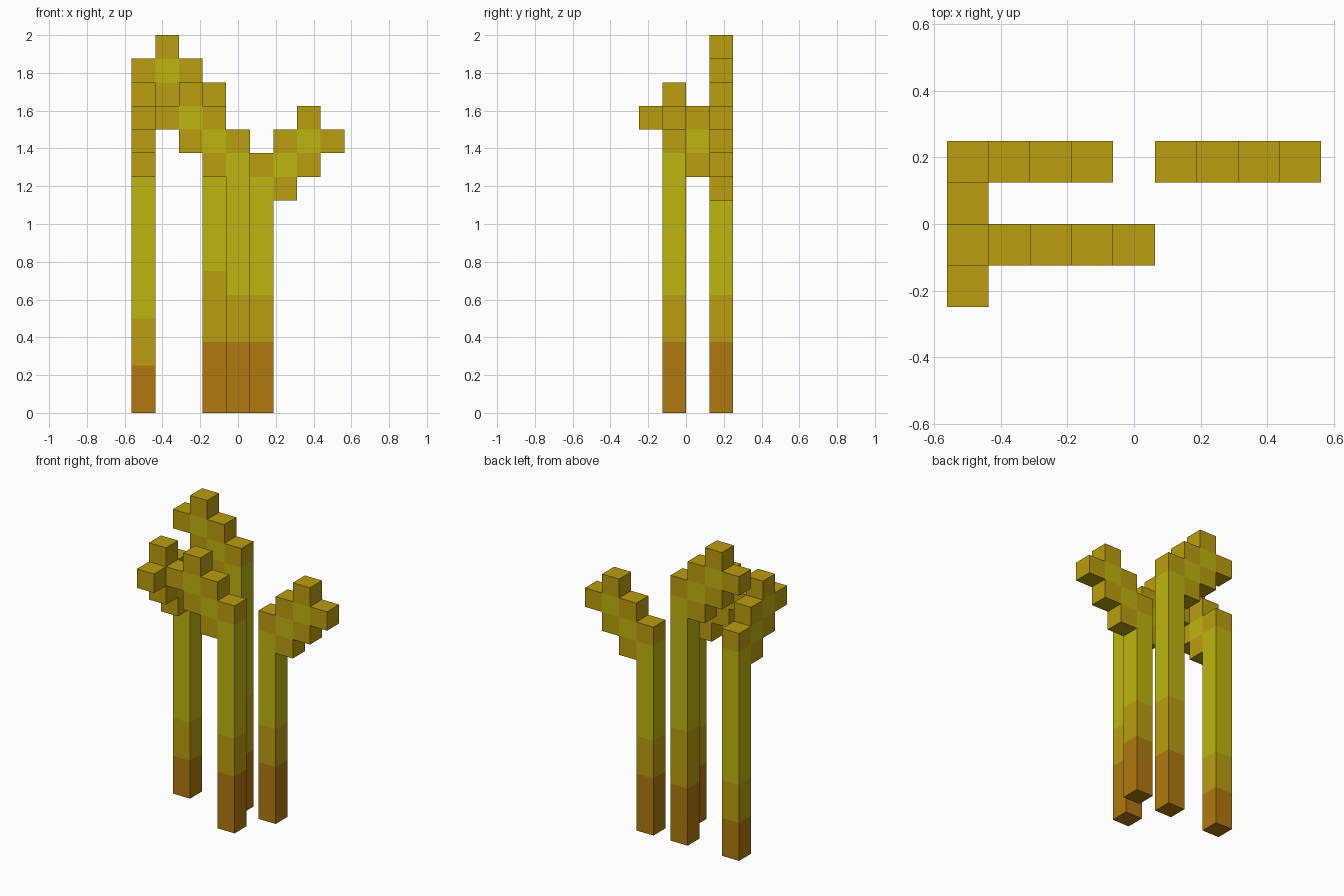
import bpy
import bmesh
from mathutils import Vector

cube = bpy.data.objects.get("Cube")
if cube:
    bpy.data.objects.remove(cube, do_unlink=True)

U = 0.125  # edge length of one block


def linear(c):
    c /= 255
    return c / 12.92 if c <= 0.04045 else ((c + 0.055) / 1.055) ** 2.4


def material(name, rgb):
    m = bpy.data.materials.new(name)
    col = tuple(linear(c) for c in rgb) + (1.0,)
    m.use_nodes = True
    m.diffuse_color = col
    bsdf = next(n for n in m.node_tree.nodes if n.type == 'BSDF_PRINCIPLED')
    bsdf.inputs["Base Color"].default_value = col
    bsdf.inputs["Roughness"].default_value = 0.9
    return m


MATS = [material("brown_orange", (176, 121, 14)),
        material("dark_gold", (187, 157, 14)),
        material("yellow_green", (190, 181, 14))]
BROWN, GOLD, GREEN = range(3)


def finish(bm, name):
    bmesh.ops.remove_doubles(bm, verts=bm.verts, dist=1e-5)
    bmesh.ops.recalc_face_normals(bm, faces=bm.faces)
    me = bpy.data.meshes.new(name)
    bm.to_mesh(me)
    bm.free()
    for m in MATS:
        me.materials.append(m)
    ob = bpy.data.objects.new(name, me)
    bpy.context.collection.objects.link(ob)
    return ob


def corner(i, j, k):
    """Grid corner to world position."""
    return Vector(((i - 4.5) * U, (j - 2) * U, k * U))


def stalk(name, i, j, levels):
    """Square column with a colour band between each pair of levels."""
    bm = bmesh.new()
    rings = [[bm.verts.new(corner(i + a, j + b, k))
              for a, b in ((0, 0), (1, 0), (1, 1), (0, 1))] for k in levels]
    for lo, hi, mat in zip(rings, rings[1:], (BROWN, GOLD, GREEN, GOLD)):
        for n in range(4):
            m = (n + 1) % 4
            bm.faces.new((lo[n], lo[m], hi[m], hi[n])).material_index = mat
    bm.faces.new(rings[0][::-1]).material_index = BROWN
    bm.faces.new(rings[-1]).material_index = GOLD
    finish(bm, name)


def ear(name, i, j, h, dx, dy):
    """Stepped seed head leaning away from the stalk, outer faces only."""
    steps = {(1, -2): GOLD, (1, -1): GREEN, (1, 0): GOLD,
             (2, -1): GOLD, (2, 0): GREEN, (2, 1): GOLD,
             (3, 0): GOLD}
    cells = {(i + s * dx, j + s * dy, h + r): mat for (s, r), mat in steps.items()}
    column = {(i, j, k) for k in range(h)}
    bm = bmesh.new()
    for cell, mat in cells.items():
        for axis in range(3):
            for side in (0, 1):
                near = list(cell)
                near[axis] += 2 * side - 1
                if tuple(near) in cells or tuple(near) in column:
                    continue
                quad = []
                for a, b in ((0, 0), (1, 0), (1, 1), (0, 1)):
                    p = list(cell)
                    p[axis] += side
                    p[(axis + 1) % 3] += a
                    p[(axis + 2) % 3] += b
                    quad.append(bm.verts.new(corner(*p)))
                if not side:
                    quad.reverse()
                bm.faces.new(quad).material_index = mat
    # Weld by cell corners while keeping outward winding
    bmesh.ops.remove_doubles(bm, verts=bm.verts, dist=1e-5)
    me = bpy.data.meshes.new(name)
    bm.to_mesh(me)
    bm.free()
    for m in MATS:
        me.materials.append(m)
    bpy.context.collection.objects.link(bpy.data.objects.new(name, me))


# name, column, row, height, top of brown, top of lower gold, lean direction
PLANTS = [("back_tall", 3, 3, 14, 3, 6, -1, 0),
          ("front", 4, 1, 12, 3, 5, -1, 0),
          ("back_short", 5, 3, 11, 3, 5, 1, 0),
          ("back_corner", 0, 3, 12, 2, 4, 0, -1)]

for name, i, j, h, brown, gold, dx, dy in PLANTS:
    stalk(name + "_stalk", i, j, (0, brown, gold, h - 1, h))
    ear(name + "_ear", i, j, h, dx, dy)
